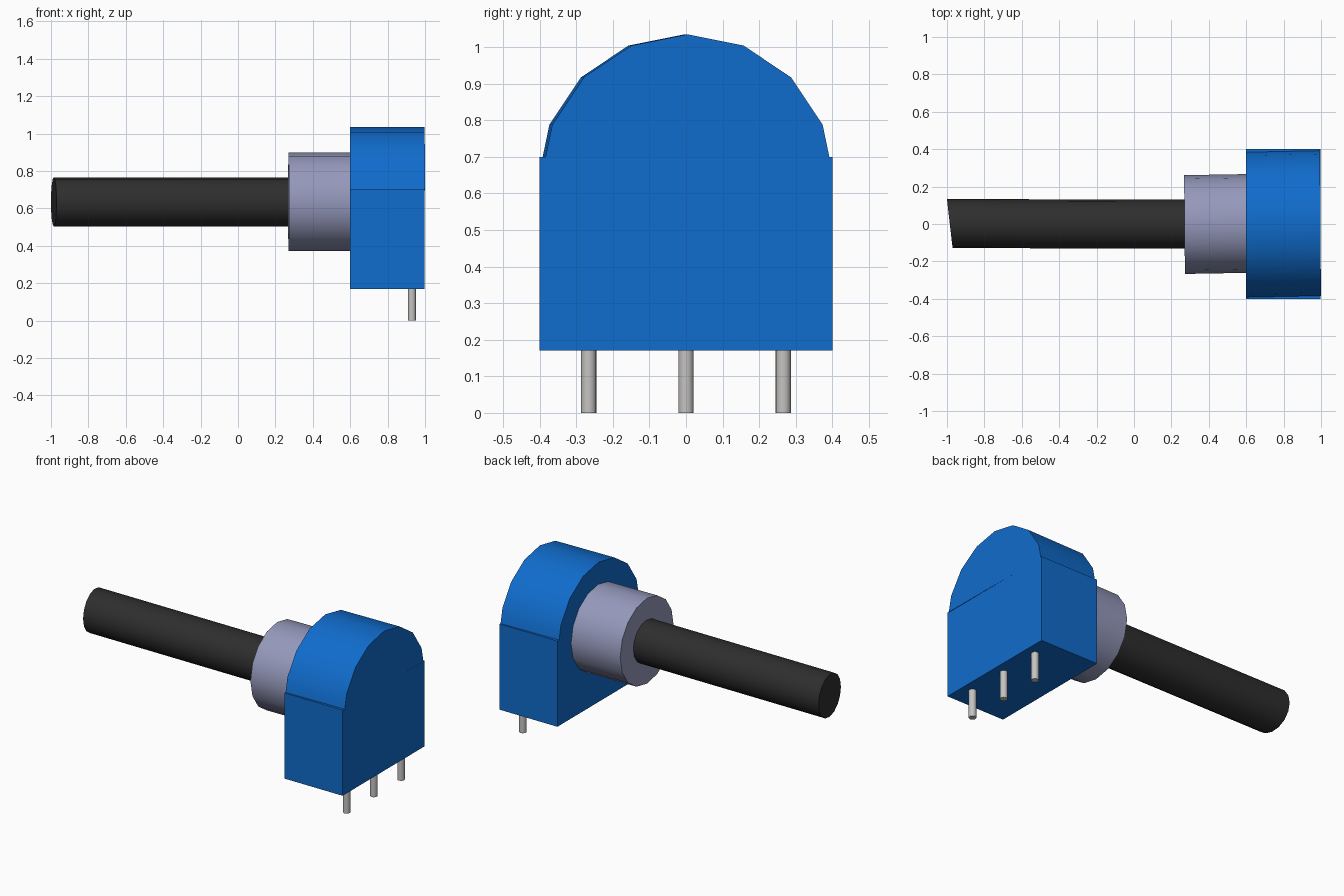
import bpy, bmesh, math
from mathutils import Vector

if "Cube" in bpy.data.objects:
    bpy.data.objects.remove(bpy.data.objects["Cube"], do_unlink=True)

AXIS_Z = 0.635   # height of the shaft axis


def material(name, rgb, rough=0.5):
    m = bpy.data.materials.new(name)
    m.use_nodes = True
    m.diffuse_color = (*rgb, 1)
    bsdf = m.node_tree.nodes["Principled BSDF"]
    bsdf.inputs["Base Color"].default_value = (*rgb, 1)
    bsdf.inputs["Roughness"].default_value = rough
    return m


BLUE = material("housing blue", (0.005, 0.15, 0.61))
GREY = material("bushing grey", (0.30, 0.32, 0.50))
BLACK = material("shaft black", (0.027, 0.027, 0.027))
SILVER = material("pin silver", (0.56, 0.55, 0.54))


def loft(name, ring_a, ring_b, mat, smooth=True):
    """Closed solid between two matching rings of points."""
    bm = bmesh.new()
    a = [bm.verts.new(p) for p in ring_a]
    b = [bm.verts.new(p) for p in ring_b]
    bm.faces.new(a)
    bm.faces.new(b)
    n = len(a)
    for i in range(n):
        bm.faces.new((a[i], a[(i + 1) % n], b[(i + 1) % n], b[i]))
    bmesh.ops.recalc_face_normals(bm, faces=bm.faces)
    mesh = bpy.data.meshes.new(name)
    bm.to_mesh(mesh)
    bm.free()
    mesh.materials.append(mat)
    obj = bpy.data.objects.new(name, mesh)
    bpy.context.collection.objects.link(obj)
    if smooth:
        bpy.ops.object.select_all(action='DESELECT')
        obj.select_set(True)
        bpy.context.view_layer.objects.active = obj
        bpy.ops.object.shade_smooth_by_angle(angle=math.radians(30))
    return obj


def circle(radius, sides=16):
    """(y, z) points with a vertex straight up."""
    return [(radius * math.sin(t), radius * math.cos(t))
            for t in (2 * math.pi * i / sides for i in range(sides))]


def along_x(profile, x, y=0.0, slant=0.0):
    """Profile placed across the shaft axis; slant tilts the end cap."""
    return [(x + slant * py, y + py, AXIS_Z + pz) for py, pz in profile]


# Housing: square lower block
corners = [(-0.4, 0.17), (0.4, 0.17), (0.4, 0.70), (-0.4, 0.70)]
loft("housing_block", [(0.6, y, z) for y, z in corners],
     [(0.996, y, z) for y, z in corners], BLUE, smooth=False)

# Housing: faceted arch standing on the block, turned very slightly
arch = [(-0.389, 0.06)] + [(0.4 * math.sin(math.radians(a)), 0.4 * math.cos(math.radians(a)))
                           for a in (-67.5, -45, -22.5, 0, 22.5, 45, 67.5)] + [(0.389, 0.06)]
loft("housing_arch", along_x(arch, 0.6, -0.004), along_x(arch, 0.997, 0.004, -0.006), BLUE)

# Threaded bushing
loft("bushing", along_x(circle(0.264), 0.27, -0.003, -0.008),
     along_x(circle(0.264), 0.61, 0.003), GREY)

# Shaft with a slanted tip
loft("shaft", along_x(circle(0.131), -0.985, 0.002, -0.115),
     along_x(circle(0.131), 0.30), BLACK)

# Three solder pins
for label, y in (("right", -0.266), ("middle", 0.0), ("left", 0.266)):
    loft("pin_" + label,
         [(0.93 + px, y + py, 0.0) for px, py in circle(0.021)],
         [(0.93 + px, y + py, 0.19) for px, py in circle(0.021)], SILVER)
